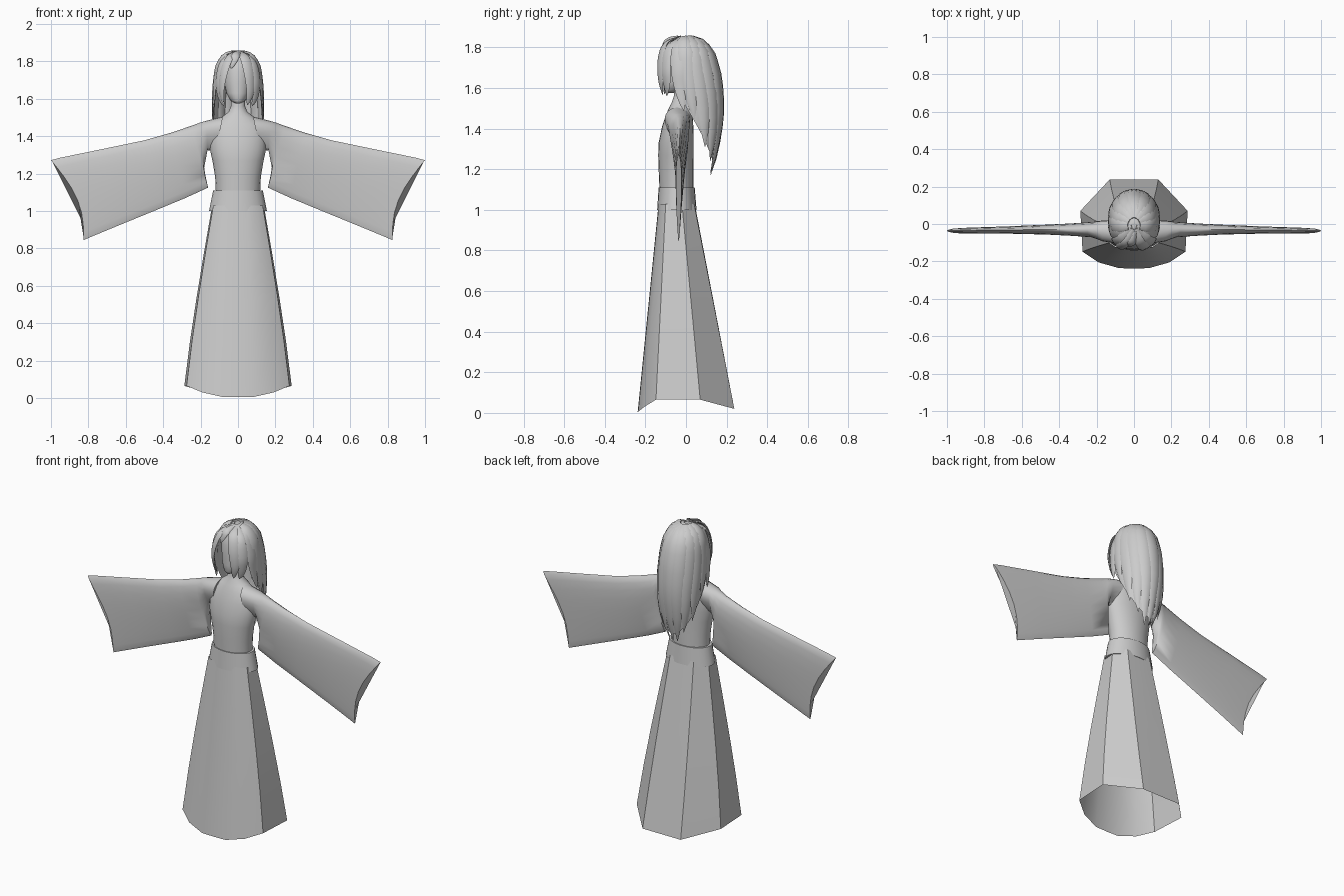
import bpy, bmesh, math
from mathutils import Vector

if "Cube" in bpy.data.objects:
    bpy.data.objects.remove(bpy.data.objects["Cube"])

cloth = bpy.data.materials.new("plain grey")
cloth.diffuse_color = (0.6, 0.6, 0.6, 1)
cloth.use_nodes = True
cloth.node_tree.nodes["Principled BSDF"].inputs["Base Color"].default_value = cloth.diffuse_color


def loft(name, rings, closed=True, cap_start=False, cap_end=False, mirror=False, angle=40):
    """Skin a list of equal-length point rings into one smooth object."""
    bm = bmesh.new()
    rows = [[bm.verts.new(p) for p in r] for r in rings]
    n = len(rows[0])
    for a, b in zip(rows, rows[1:]):
        for i in range(n if closed else n - 1):
            j = (i + 1) % n
            bm.faces.new((a[i], a[j], b[j], b[i]))
    if cap_start:
        bm.faces.new(rows[0])
    if cap_end:
        bm.faces.new(rows[-1])
    bmesh.ops.remove_doubles(bm, verts=bm.verts, dist=0.0004)
    bmesh.ops.recalc_face_normals(bm, faces=bm.faces)
    me = bpy.data.meshes.new(name)
    bm.to_mesh(me)
    bm.free()
    me.materials.append(cloth)
    for p in me.polygons:
        p.use_smooth = True
    me.set_sharp_from_angle(angle=math.radians(angle))
    ob = bpy.data.objects.new(name, me)
    bpy.context.collection.objects.link(ob)
    if mirror:
        ob.modifiers.new("Mirror", 'MIRROR')
    return ob


def oval(w, y0, y1, z, n=24):
    c, d = (y0 + y1) / 2, (y1 - y0) / 2
    return [(w * math.cos(2 * math.pi * i / n), c + d * math.sin(2 * math.pi * i / n), z) for i in range(n)]


def both_sides(half):
    """Close a half outline, given from front centre to back centre."""
    return half + [(-x, y, z) for x, y, z in half[-2:0:-1]]


# Skirt: curved front panel, side seams and faceted back, open at the hem
hem = [(0, -.238, .005), (.08, -.236, .005), (.19, -.205, .03), (.275, -.148, .065),
       (.287, .07, .065), (.13, .238, .02), (0, .238, .02)]
waist = [(0, -.135, 1.03), (.05, -.133, 1.03), (.1, -.122, 1.03), (.132, -.1, 1.03),
         (.138, -.02, 1.03), (.08, .04, 1.03), (0, .043, 1.03)]
rings = []
for t in (0, .25, .5, .75, 1):
    half = []
    for a, b in zip(hem, waist):
        p = Vector(a).lerp(Vector(b), t)
        p.x *= 1 + .14 * t * (1 - t)
        half.append(tuple(p))
    rings.append(both_sides(half))
loft("skirt", rings, angle=30)

# Waistband
loft("waistband", [oval(.14, -.125, .035, 1.0), oval(.155, -.142, .052, 1.0),
                   oval(.133, -.135, .043, 1.11), oval(.115, -.125, .035, 1.11)])

# Torso and neck
torso = [(.118, -.13, .037, 1.09), (.122, -.134, .037, 1.18), (.137, -.137, .036, 1.27),
         (.15, -.135, .036, 1.33), (.152, -.118, .036, 1.41), (.135, -.1, .034, 1.465),
         (.09, -.085, .03, 1.5), (.05, -.07, .018, 1.53), (.038, -.06, .01, 1.56),
         (.036, -.06, .01, 1.64)]
loft("torso", [oval(*r) for r in torso], angle=60)


# Wide hanging sleeves: tear-shaped sections swept out to the cuff
def sleeve_section(tx, tz, bx, bz, yc, h, bow=0, n=20):
    pts = []
    for i in range(n):
        a = 2 * math.pi * i / n
        s = (1 - math.cos(a)) / 2
        x = tx + (bx - tx) * s - bow * math.sin(math.pi * s)
        pts.append((x, yc + h * math.sin(a) * (1 - .65 * s), tz + (bz - tz) * s))
    return pts


sleeve = [(.08, 1.505, .12, 1.32, -.042, .085), (.17, 1.482, .163, 1.325, -.037, .075),
          (.205, 1.472, .183, 1.22, -.033, .065), (.25, 1.455, .16, 1.125, -.03, .056),
          (.36, 1.418, .28, 1.07, -.03, .045), (.5, 1.378, .42, 1.012, -.03, .036, .01),
          (.75, 1.326, .64, .922, -.032, .026, .03), (.95, 1.285, .79, .86, -.035, .022, .05),
          (1.0, 1.272, .825, .845, -.036, .02, .055)]
loft("sleeve", [sleeve_section(*s) for s in sleeve], cap_start=True, cap_end=True, mirror=True, angle=60)

# Head with a narrow chin
head = [(.012, -.1, -.06, 1.575), (.04, -.108, -.02, 1.59), (.062, -.11, .03, 1.63),
        (.076, -.108, .07, 1.69), (.082, -.105, .09, 1.75), (.072, -.09, .085, 1.8),
        (.04, -.06, .05, 1.835)]
loft("head", [oval(*r) for r in head], cap_start=True, cap_end=True, angle=70)

# Hair outline by height: (height, half width, centre y, reach to the back)
OUTLINE = [(1.857, .005, -.01, .005), (1.848, .055, -.005, .07), (1.82, .09, -.005, .108),
           (1.77, .115, 0, .138), (1.68, .128, .0, .166), (1.58, .136, .01, .17),
           (1.48, .138, .025, .157), (1.38, .134, .035, .138), (1.28, .12, .045, .11),
           (1.2, .09, .06, .075), (1.15, .055, .075, .04)]


def hair_point(az, z, scale=1):
    """Point on the hair mass; az is 0 at the back and +-90 at the sides."""
    z = min(max(z, 1.15), 1.857)
    for a, b in zip(OUTLINE, OUTLINE[1:]):
        if b[0] <= z <= a[0]:
            f = (a[0] - z) / (a[0] - b[0])
            w, c, d = (a[k] + (b[k] - a[k]) * f for k in (1, 2, 3))
            break
    r = math.radians(az)
    return Vector((w * scale * math.sin(r), c + d * scale * math.cos(r), z))


def tip_height(az):
    return 1.17 + .3 * (abs(az) / 100) ** 2


# Back hair shell under the locks
shell = []
for k in range(15):
    t = k / 14
    ring = []
    for i in range(25):
        az = -105 + 210 * i / 24
        z = 1.855 - (1.855 - tip_height(az) - .05) * t ** 1.5
        ring.append(tuple(hair_point(az, z, .94)))
    shell.append(ring)
loft("back_hair", shell, closed=False, angle=60)


# Tapered locks with a lens-shaped section
def lock(name, path, out, width, thick=.012):
    rings, m = [], len(path) - 1
    for k, p in enumerate(path):
        t = k / m
        along = (path[min(k + 1, m)] - path[max(k - 1, 0)]).normalized()
        o = (out[k] - along * out[k].dot(along)).normalized()
        side = along.cross(o)
        w = width * max(.02, math.sin(math.pi * (.1 + .9 * t)) ** .6 if t < 1 else .02)
        rings.append([tuple(p + side * w * math.cos(a) + o * thick * (w / width) * math.sin(a))
                      for a in (2 * math.pi * i / 8 for i in range(8))])
    loft(name, rings, cap_start=True, cap_end=True, angle=50)


for i, az in enumerate(range(-96, 97, 24)):
    zt = tip_height(az) - .015 * (i % 2)
    path, out = [], []
    for k in range(13):
        z = 1.852 - (1.852 - zt) * (k / 12) ** 1.5
        path.append(hair_point(az * (1 - .12 * k / 12), z, .97))
        out.append(Vector((math.sin(math.radians(az)), math.cos(math.radians(az)), .3)))
    lock("back_lock", path, out, .042)


# Side locks and fringe: few control points, smoothed
def strand(name, pts, width, thick=.008):
    vs = [Vector(p) for p in pts]
    vs = [vs[0] * 2 - vs[1]] + vs + [vs[-1] * 2 - vs[-2]]
    path = []
    for k in range(1, len(vs) - 2):
        a, b, c, d = vs[k - 1:k + 3]
        for t in (0, .25, .5, .75):
            path.append(.5 * (2 * b + (c - a) * t + (2 * a - 5 * b + 4 * c - d) * t * t
                              + (3 * b - a - 3 * c + d) * t ** 3))
    path.append(vs[-2])
    out = [Vector((p.x, p.y + .01, .02)) for p in path]
    lock(name, path, out, width, thick)


for s in (-1, 1):
    strand("side_lock", [(s * .01, -.02, 1.85), (s * .085, -.04, 1.81), (s * .12, -.04, 1.7),
                         (s * .128, -.03, 1.6), (s * .138, -.01, 1.49)], .036)
    strand("temple_lock", [(s * .01, -.03, 1.85), (s * .075, -.085, 1.8), (s * .1, -.098, 1.7),
                           (s * .095, -.095, 1.62), (s * .075, -.095, 1.56)], .03)
strand("long_fringe", [(.0, -.03, 1.853), (.035, -.1, 1.82), (.058, -.125, 1.74),
                       (.066, -.125, 1.64), (.05, -.115, 1.565)], .03)
strand("parted_fringe", [(0, -.03, 1.853), (-.045, -.1, 1.82), (-.075, -.122, 1.74),
                         (-.088, -.118, 1.65), (-.08, -.105, 1.57)], .024)
strand("short_fringe", [(.01, -.04, 1.852), (-.01, -.095, 1.835), (-.025, -.112, 1.8), (-.04, -.115, 1.76)], .022)

# Crown covering the top of the head
crown = [(.098, -.085, .11, 1.79), (.088, -.08, .1, 1.815), (.06, -.065, .07, 1.838), (.02, -.03, .03, 1.85)]
loft("crown_hair", [oval(*r) for r in crown], cap_end=True, angle=70)
